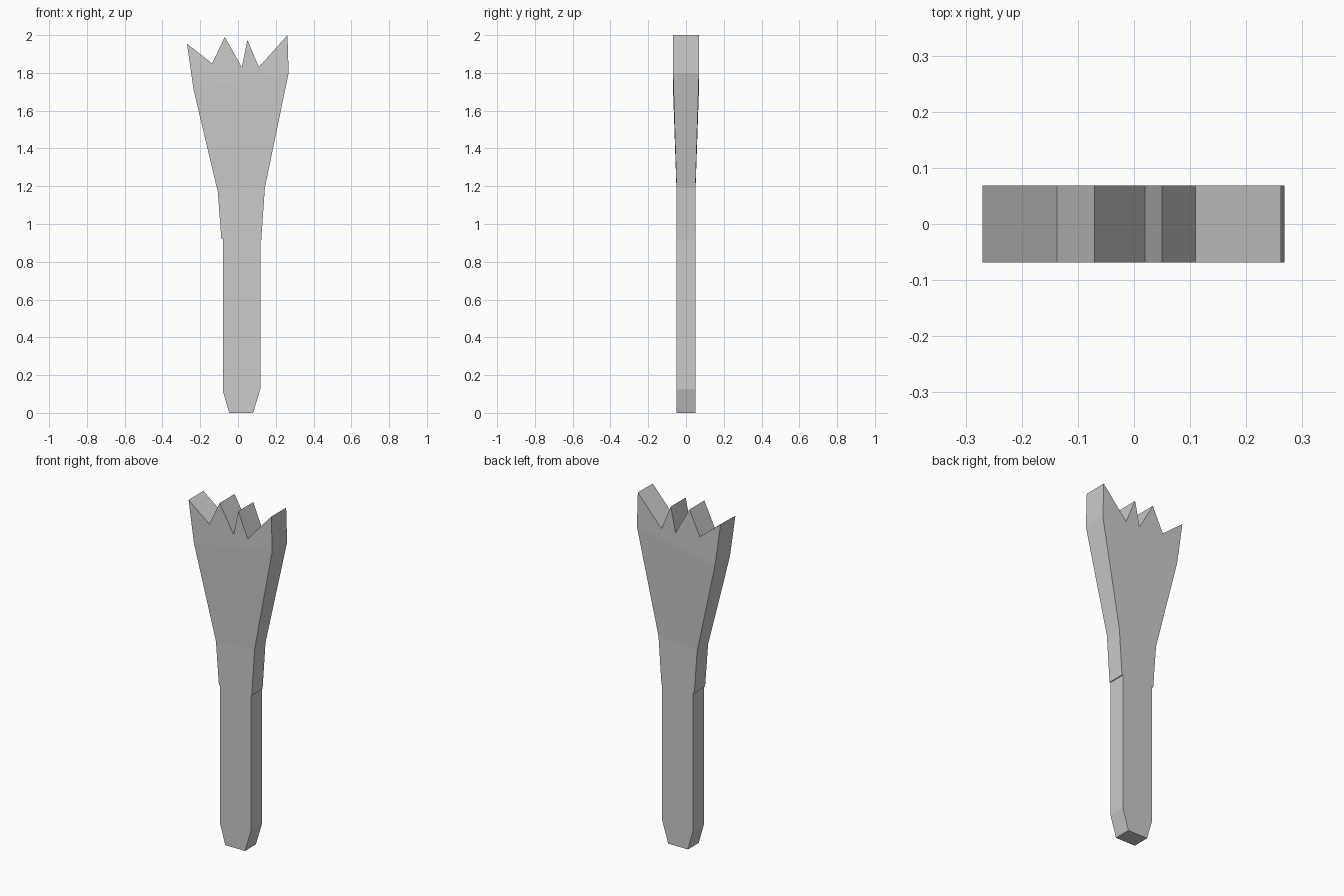
import bpy
import bmesh

if "Cube" in bpy.data.objects:
    bpy.data.objects.remove(bpy.data.objects["Cube"])


def half_depth(z):
    # slim below, thicker at the splintered head
    return 0.0685 if z > 1.5 else 0.05


def slab(name, path, sections):
    """Front and back from path sections, walls along the open path (x, z)."""
    bm = bmesh.new()
    front = [bm.verts.new((x, -half_depth(z), z)) for x, z in path]
    back = [bm.verts.new((x, half_depth(z), z)) for x, z in path]
    for s in sections:
        bm.faces.new([front[i] for i in s])
        bm.faces.new([back[i] for i in reversed(s)])
    for i in range(len(path) - 1):
        bm.faces.new((front[i + 1], front[i], back[i], back[i + 1]))
    mesh = bpy.data.meshes.new(name)
    bm.to_mesh(mesh)
    bm.free()
    obj = bpy.data.objects.new(name, mesh)
    bpy.context.collection.objects.link(obj)
    return obj


# Straight post with a chamfered foot, open where it meets the head
post_left, post_right = (-0.08, 0.92), (0.118, 0.915)
slab("post",
     [post_left, (-0.08, 0.115), (-0.047, 0.0), (0.08, 0.0),
      (0.118, 0.125), post_right],
     [range(6)])

# Collar ledge, flaring neck and jagged broken top
head = [
    post_right, (0.123, 0.915), (0.142, 1.19), (0.268, 1.80),
    (0.262, 2.0), (0.11, 1.83), (0.05, 1.975), (0.02, 1.83),
    (-0.07, 1.99), (-0.137, 1.85), (-0.27, 1.955),
    (-0.235, 1.71), (-0.107, 1.17), (-0.088, 0.92), post_left,
]
slab("splintered_head", head,
     [(0, 1, 2, 12, 13, 14), (2, 3, 11, 12), range(3, 12)])
